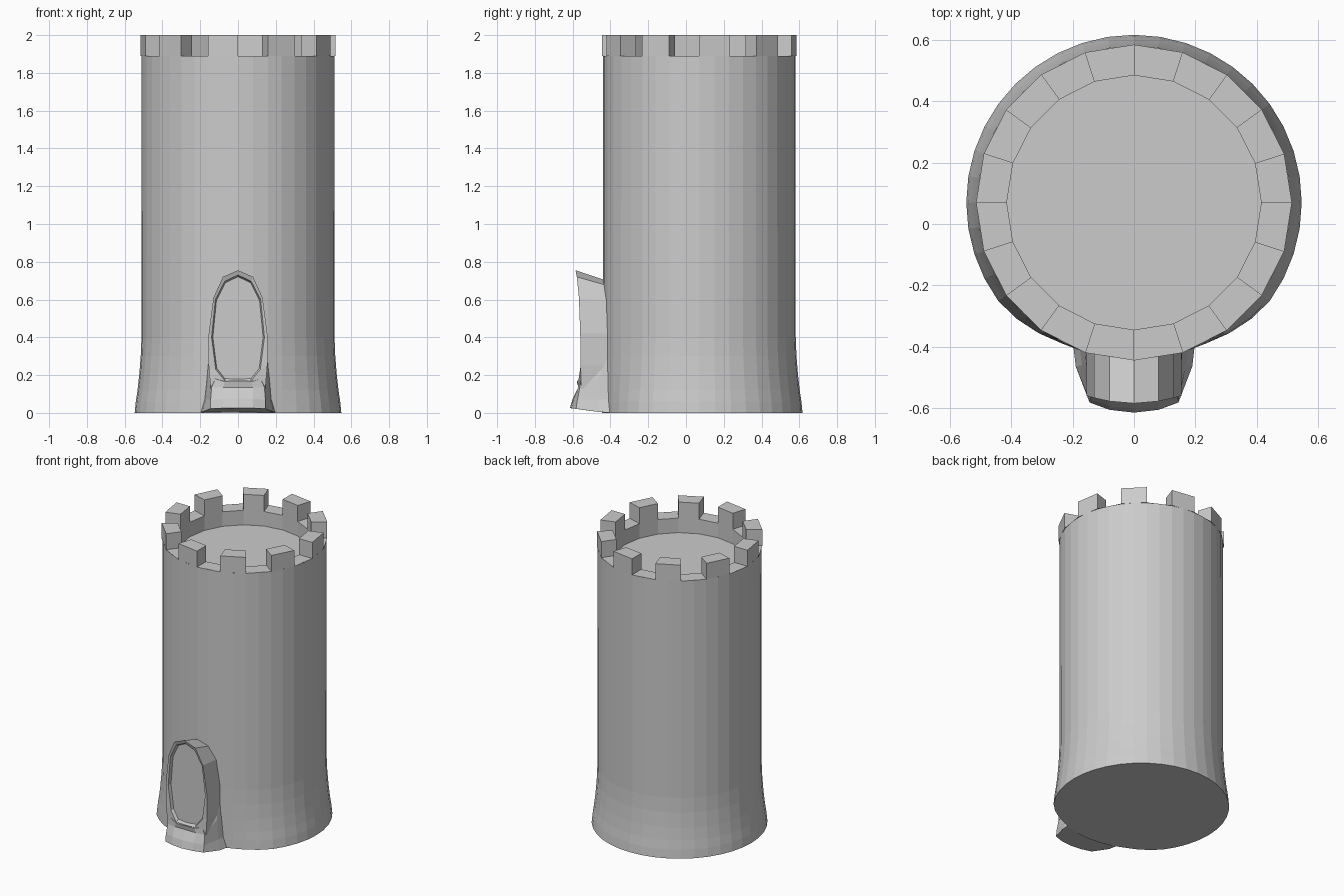
import bpy, math
from math import sin, cos, radians

if "Cube" in bpy.data.objects:
    bpy.data.objects.remove(bpy.data.objects["Cube"])

CY = 0.07          # tower axis in y
RIM, TOP, FLOOR = 1.89, 2.0, 1.79
R_IN, R_OUT = 0.415, 0.515


def make(name, verts, faces):
    me = bpy.data.meshes.new(name)
    me.from_pydata(verts, [], faces)
    ob = bpy.data.objects.new(name, me)
    bpy.context.collection.objects.link(ob)
    bpy.context.view_layer.objects.active = ob
    bpy.ops.object.mode_set(mode='EDIT')
    bpy.ops.mesh.select_all(action='SELECT')
    return ob


def finish(outward=True):
    if outward:
        bpy.ops.mesh.normals_make_consistent(inside=False)
    bpy.ops.object.mode_set(mode='OBJECT')


def loft(name, rings, first=False, last=False, outward=True):
    """Skin equal-length closed rings, optionally capping the ends."""
    n = len(rings[0])
    verts = [p for r in rings for p in r]
    faces = [(k * n + i, k * n + (i + 1) % n, (k + 1) * n + (i + 1) % n, (k + 1) * n + i)
             for k in range(len(rings) - 1) for i in range(n)]
    if first:
        faces.append(tuple(reversed(range(n))))
    if last:
        faces.append(tuple(range(len(verts) - n, len(verts))))
    make(name, verts, faces)
    finish(outward)


def polar(r, deg, z):
    return (r * cos(radians(deg)), CY + r * sin(radians(deg)), z)


def mirrored(half):
    """Close a half outline (first and last point on x = 0) across x."""
    return half + [(-x, y, z) for x, y, z in reversed(half[1:-1])]


# Tower wall: 40 sides, flared foot that fades out beside the doorway
def wall_ring(r, z):
    pts = []
    for i in range(40):
        a = i * 9
        from_door = abs((a + 90 + 180) % 360 - 180)
        fade = min(1, max(0.1, (from_door - 22) / 30))
        pts.append(polar(0.51 + (r - 0.51) * fade, a, z))
    return pts


profile = [(0.547, 0), (0.541, 0.06), (0.532, 0.12), (0.523, 0.2),
           (0.515, 0.3), (0.511, 0.4), (0.51, RIM)]
loft("tower_wall", [wall_ring(r, z) for r, z in profile], first=True, outward=False)

# Rim, inner parapet wall and roof floor: 20 sides
loft("roof_rim", [[polar(r, i * 18, z) for i in range(20)]
                  for r, z in [(R_OUT, RIM), (R_IN, RIM), (R_IN, FLOOR)]],
     last=True, outward=False)

# Ten battlement blocks on every second rim segment
for k in range(10):
    a, b = k * 36, k * 36 + 18
    loft("battlement", [[polar(R_IN, a, z), polar(R_OUT, a, z),
                         polar(R_OUT, b, z), polar(R_IN, b, z)] for z in (RIM, TOP)],
         last=True, outward=False)

# Door frame with a pointed hood, narrow border and recessed panel
outer = [(0, -.585, .755), (.08, -.578, .72), (.13, -.567, .61), (.155, -.56, .42),
         (.155, -.558, .25), (.145, -.555, .13), (0, -.555, .13)]
inner = [(0, -.575, .73), (.07, -.57, .697), (.12, -.562, .6), (.14, -.557, .4),
         (.118, -.557, .23), (.07, -.57, .17), (0, -.575, .17)]
back = [(x, -.40, z - max(0, z - .55) * .3) for x, y, z in outer]
panel = [(x * .95, y + .02, .43 + (z - .43) * .97) for x, y, z in inner]
loft("door_frame", [mirrored(h) for h in (back, outer, inner, panel)], last=True)

# Doorstep: flared block with a slanted underside and raised sill
low = [(0, -.615, .025), (.08, -.606, .025), (.145, -.582, .022), (.19, -.465, .005),
       (.2, -.38, 0), (0, -.38, 0)]
mid = [(0, -.6, .075), (.08, -.595, .075), (.145, -.575, .07), (.17, -.46, .07),
       (.18, -.38, .07), (0, -.38, .07)]
high = [(0, -.57, .135), (.08, -.57, .135), (.14, -.562, .135), (.157, -.45, .2),
        (.16, -.38, .3), (0, -.38, .3)]
sill = [(0, -.578, .165), (.07, -.574, .165), (.12, -.56, .18), (.15, -.45, .25),
        (.155, -.38, .38), (0, -.38, .38)]
loft("doorstep", [mirrored(h) for h in (low, mid, high, sill)], first=True, last=True)
